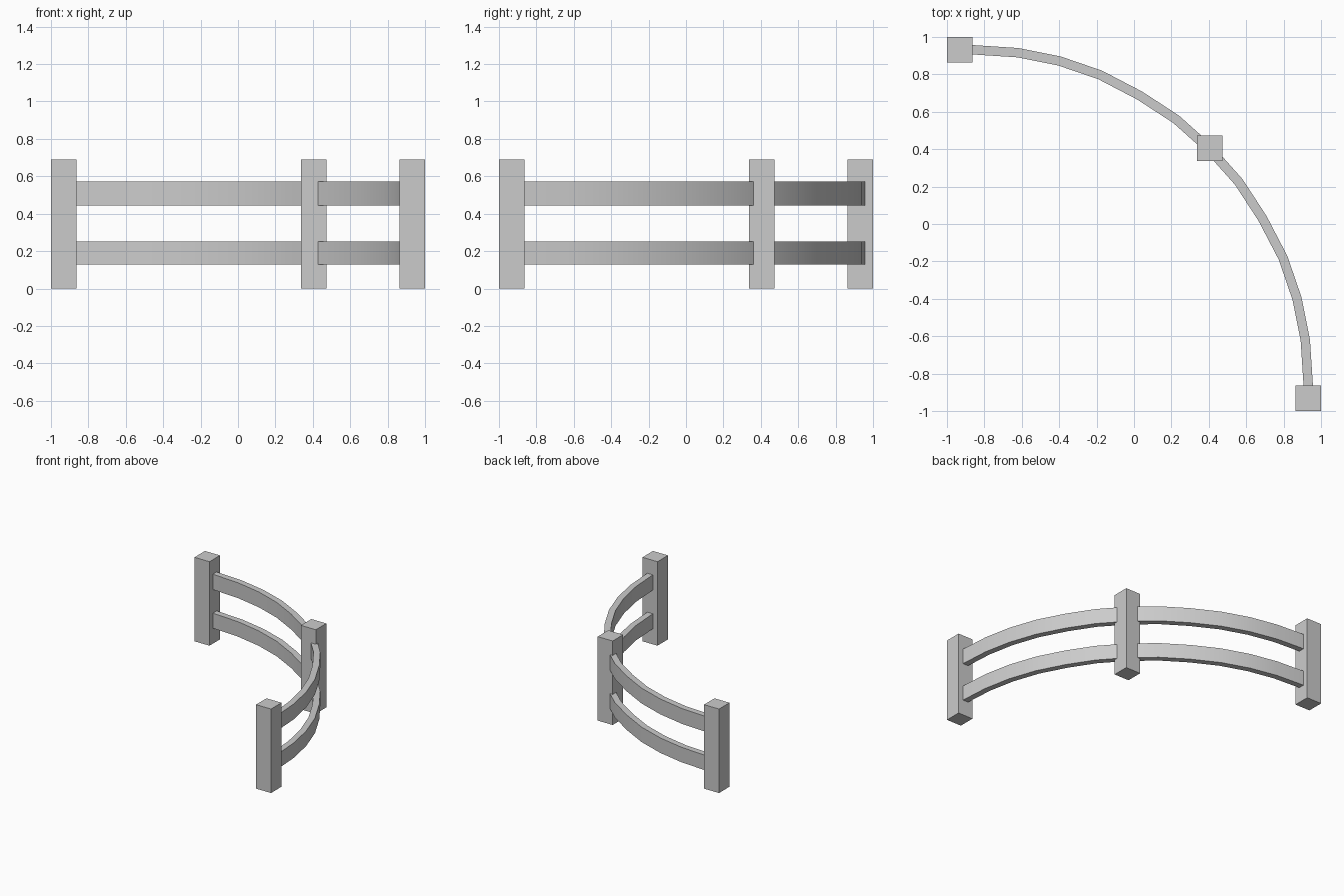
import bpy, bmesh
from math import radians
from mathutils import Vector

if "Cube" in bpy.data.objects:
    bpy.data.objects.remove(bpy.data.objects["Cube"])

POST_W, POST_H = 0.136, 0.69
RAIL_T = 0.05

# Rail centre line: half of the arc, mirrored across the line x = y
half = [(-0.90, 0.934), (-0.622, 0.916), (-0.40, 0.872), (-0.181, 0.797),
        (0.03, 0.687), (0.225, 0.56)]
path = [Vector(p) for p in half + [(0.402, 0.402)] + [(y, x) for x, y in reversed(half)]]


def post(name, x, y):
    bpy.ops.mesh.primitive_cube_add(size=1, location=(x, y, POST_H / 2))
    ob = bpy.context.object
    ob.name = name
    ob.scale = (POST_W, POST_W, POST_H)
    bpy.ops.object.transform_apply(location=False, rotation=False, scale=True)


def rail(name, z0, z1):
    bm = bmesh.new()
    rings = []
    for i, p in enumerate(path):
        t = (path[min(i + 1, len(path) - 1)] - path[max(i - 1, 0)]).normalized()
        n = Vector((-t.y, t.x)) * RAIL_T / 2
        a, b = p + n, p - n
        rings.append([bm.verts.new((q.x, q.y, z))
                      for q, z in ((a, z0), (b, z0), (b, z1), (a, z1))])
    for r, s in zip(rings, rings[1:]):
        for k in range(4):
            m = (k + 1) % 4
            bm.faces.new((r[k], r[m], s[m], s[k]))
    bm.faces.new(rings[0])
    bm.faces.new(rings[-1])
    bmesh.ops.recalc_face_normals(bm, faces=bm.faces)
    me = bpy.data.meshes.new(name)
    bm.to_mesh(me)
    bm.free()
    ob = bpy.data.objects.new(name, me)
    bpy.context.collection.objects.link(ob)
    bpy.ops.object.select_all(action='DESELECT')
    ob.select_set(True)
    bpy.context.view_layer.objects.active = ob
    bpy.ops.object.shade_smooth_by_angle(angle=radians(30))


# Three square posts
end = 1 - POST_W / 2
post("left_post", -end, end)
post("middle_post", 0.404, 0.404)
post("right_post", end, -end)

# Two curved rails
rail("lower_rail", 0.128, 0.251)
rail("upper_rail", 0.445, 0.571)
